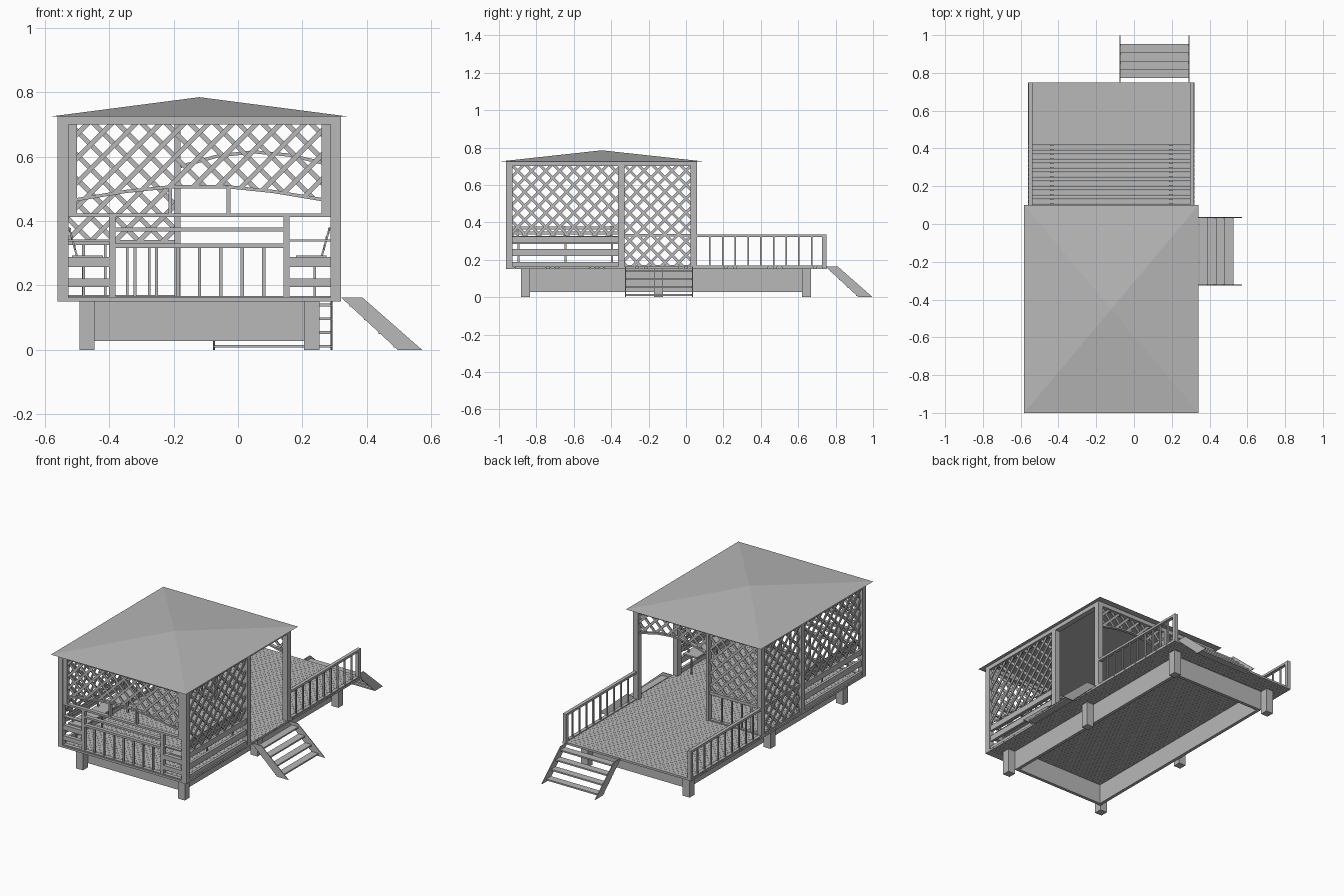
import bpy, bmesh
from mathutils import Vector, Matrix

cube = bpy.data.objects.get("Cube")
if cube:
    bpy.data.objects.remove(cube)

wood = bpy.data.materials.new("weathered_grey")
wood.use_nodes = True
GREY = (0.48, 0.48, 0.48, 1)
wood.diffuse_color = GREY
wood.node_tree.nodes["Principled BSDF"].inputs["Base Color"].default_value = GREY

X, Y, Z = Vector((1, 0, 0)), Vector((0, 1, 0)), Vector((0, 0, 1))
SIDES = (-1, 1)
CENTRE = -0.12                    # the pavilion's middle along x
HALF, INNER = 0.44, 0.407         # outer and inner face of the posts
FRONT, BACK, DECK_END = -0.963, 0.06, 0.75
FLOOR, TOP, EAVE = 0.163, 0.70, 0.725
POST = 0.035


def finish(name, bm):
    mesh = bpy.data.meshes.new(name)
    bm.to_mesh(mesh)
    bm.free()
    mesh.materials.append(wood)
    obj = bpy.data.objects.new(name, mesh)
    obj.location.x = CENTRE
    bpy.context.collection.objects.link(obj)
    return obj


def box(bm, x, y, z):
    """Box from three (low, high) ranges."""
    lo, hi = zip(*(sorted(r) for r in (x, y, z)))
    lo, hi = Vector(lo), Vector(hi)
    bmesh.ops.create_cube(bm, size=1, matrix=Matrix.Translation((lo + hi) / 2)
                          @ Matrix.Diagonal((*(hi - lo), 1)))


def bar(bm, p, q, normal, width, depth):
    """Straight strip from p to q lying in the plane with this normal."""
    d = (q - p).normalized()
    s = normal.cross(d)
    m = Matrix((s * width, normal * depth, d * (q - p).length)).transposed().to_4x4()
    m.translation = (p + q) / 2
    bmesh.ops.create_cube(bm, size=1, matrix=m)


def prism(bm, points, offset):
    face = bm.faces.new([bm.verts.new(p) for p in points])
    new = bmesh.ops.extrude_face_region(bm, geom=[face])["geom"]
    bmesh.ops.translate(bm, vec=offset, verts=[v for v in new if isinstance(v, bmesh.types.BMVert)])
    bmesh.ops.recalc_face_normals(bm, faces=bm.faces)


def parts(name, boxes):
    bm = bmesh.new()
    for b in boxes:
        box(bm, *b)
    return finish(name, bm)


def lattice(name, origin, u, outlines, pitch=0.075):
    """Crossed diagonal laths trimmed to convex outlines given in (u, z)."""
    n = u.cross(Z)
    out = bmesh.new()
    for outline in outlines:
        bm = bmesh.new()
        for slope in SIDES:
            for k in range(-32, 33):
                p = origin + u * (k * pitch) + n * (slope * 0.003)
                bar(bm, p, p + (u * slope + Z), n, 0.015, 0.006)
        for a, b in zip(outline, outline[1:] + outline[:1]):
            bmesh.ops.bisect_plane(
                bm, geom=bm.verts[:] + bm.edges[:] + bm.faces[:],
                plane_co=origin + u * a[0] + Z * a[1],
                plane_no=u * (b[1] - a[1]) - Z * (b[0] - a[0]), clear_outer=True)
        temp = bpy.data.meshes.new("temp")
        bm.to_mesh(temp)
        bm.free()
        out.from_mesh(temp)
        bpy.data.meshes.remove(temp)
    finish(name, out)


def rect(u0, u1, z0, z1):
    return [(u0, z0), (u1, z0), (u1, z1), (u0, z1)]


def arch(name, y, curve):
    """Lattice above a bent lower edge, with a trim strip along it."""
    origin = Y * y
    lattice(name + "_lattice", origin, X,
            [[a, b, (b[0], TOP), (a[0], TOP)] for a, b in zip(curve, curve[1:])])
    bm = bmesh.new()
    for a, b in zip(curve, curve[1:]):
        bar(bm, origin + X * a[0] + Z * a[1], origin + X * b[0] + Z * b[1], Y, 0.01, 0.02)
    finish(name + "_trim", bm)


# Deck boards
step = (DECK_END - FRONT) / 72
parts("deck_boards", [((-HALF, HALF), (FRONT + i * step, FRONT + (i + 1) * step - 0.001),
                       (0.15, FLOOR)) for i in range(72)])

# Foundation beams and feet
BX, B0, B1, BT = 0.325, -0.834, 0.62, 0.02
under = (0.027, 0.15)
parts("foundation_beams",
      [((s * BX, s * (BX - BT)), (B0, B1), under) for s in SIDES]
      + [((-BX, BX), (y, y + BT), under) for y in (B0, B1 - BT)])
parts("feet", [((s * BX, s * (BX + 0.048)), (y, y + 0.048), (0, 0.15))
               for s in SIDES for y in (B0 - 0.048, -0.17, B1)])

# Main posts and the ring beam under the eaves
MID = -0.364
parts("posts", [((s * INNER, s * HALF), (y, y + POST), (0.15, EAVE))
                for s in SIDES for y in (FRONT, MID, BACK - POST)])
parts("ring_beam",
      [((s * INNER, s * HALF), (FRONT, BACK), (TOP, EAVE)) for s in SIDES]
      + [((-HALF, HALF), (y, y + POST), (TOP, EAVE)) for y in (FRONT, BACK - POST)])
parts("divider_post", [((-0.077, -0.058), (BACK - POST, BACK), (FLOOR, TOP))])

# Low pyramid roof
bm = bmesh.new()
eave = [bm.verts.new((x, y, EAVE)) for x, y in
        ((-0.462, -1), (0.462, -1), (0.462, 0.1), (-0.462, 0.1))]
peak = bm.verts.new((0, -0.45, 0.785))
bm.faces.new(eave[::-1])
for a, b in zip(eave, eave[1:] + eave[:1]):
    bm.faces.new((a, b, peak))
finish("roof", bm)

# Front: arch, rails, balusters and slatted side bays
fy = FRONT + POST / 2
fr = (fy - 0.012, fy + 0.012)
arch("front_arch", fy, [(-0.38, 0.467), (-0.23, 0.492), (-0.085, 0.507),
                        (0.085, 0.507), (0.23, 0.492), (0.38, 0.467)])
parts("front_frame",
      [((s * 0.38, s * INNER), fr, (0.42, TOP)) for s in SIDES]
      + [((s * 0.085, s * 0.096), fr, (0.42, 0.507)) for s in SIDES]
      + [((s * 0.261, s * 0.28), fr, (0.15, 0.42)) for s in SIDES])
parts("front_rails", [((-INNER, INNER), fr, (0.412, 0.424))]
      + [((-0.261, 0.261), fr, z) for z in ((0.368, 0.38), (0.316, 0.33), (FLOOR, 0.168))])
parts("front_balusters", [((i / 15 - 0.005, i / 15 + 0.005), (fy - 0.005, fy + 0.005), (FLOOR, 0.32))
                          for i in range(-3, 4)])
parts("front_slats", [((s * 0.28, s * INNER), fr, z) for s in SIDES
                      for z in ((0.15, 0.168), (0.195, 0.222), (0.258, 0.288), (0.336, 0.343))])

# Side walls beside the seats: lattice over boards
wall = (FRONT + POST, MID)
for s, label in zip(SIDES, ("right", "left")):
    x = s * (INNER + HALF) / 2
    lattice(label + "_wall_lattice", X * x, Y, [rect(*wall, 0.33, TOP)])
    parts(label + "_wall_boards", [((x - 0.008, x + 0.008), wall, z) for z in
                                   ((0.155, 0.187), (0.22, 0.257), (0.29, 0.325))])

    # Bench with a leaning slatted back
    parts(label + "_bench", [((s * 0.3, s * 0.395), wall, (0.284, 0.293))]
          + [((s * 0.355, s * 0.363), (y, y + 0.01), (FLOOR, 0.284)) for y in (-0.9, -0.65, -0.4)])
    bm = bmesh.new()
    for y in (-0.9, -0.65, -0.4):
        bar(bm, Vector((s * 0.38, y, 0.29)), Vector((s * 0.405, y, 0.38)), Y, 0.006, 0.012)
    for i in range(3):
        box(bm, (s * (0.385 + i * 0.007), s * (0.39 + i * 0.007)), wall,
            (0.31 + i * 0.026, 0.326 + i * 0.026))
    finish(label + "_bench_back", bm)

    # Deck railing
    rail = (s * 0.417, s * 0.438)
    thin = (s * 0.423, s * 0.432)
    run = (BACK, DECK_END)
    parts(label + "_deck_rail",
          [(rail, run, (0.322, 0.336)), (rail, run, (FLOOR, 0.168)),
           (rail, (DECK_END - 0.024, DECK_END), (0.15, 0.33))]
          + [(thin, (y - 0.004, y + 0.004), (FLOOR, 0.325))
             for y in (BACK + 0.068 * i for i in range(1, 10))])

# Full lattice in the rear bay of the right wall
bay = (MID + POST, BACK - POST)
mx = -(INNER + HALF) / 2
lattice("right_bay_lattice", X * mx, Y, [rect(*bay, FLOOR, TOP)])
parts("right_bay_rails", [((mx - 0.008, mx + 0.008), bay, z) for z in ((FLOOR, 0.172), (0.325, 0.337))])

# Back: lattice screen over balusters, arched opening beside it
by = BACK - POST / 2
br = (by - 0.01, by + 0.01)
lattice("back_screen_lattice", Y * by, X, [rect(-INNER, -0.077, 0.335, TOP)])
parts("back_screen_rails", [((-INNER, -0.077), br, z) for z in ((FLOOR, 0.17), (0.325, 0.342))])
parts("back_balusters", [((x - 0.004, x + 0.004), (by - 0.004, by + 0.004), (FLOOR, 0.33))
                         for x in (-0.36 + 0.068 * i for i in range(4))])
arch("back_arch", by, [(-0.058, 0.57), (0.06, 0.603), (0.17, 0.615), (0.28, 0.605), (INNER, 0.575)])


# Stairs: two sloped stringers and four thin treads
def stairs(name, start, out, across, width):
    bm = bmesh.new()
    profile = ((0, FLOOR), (0.066, FLOOR), (0.252, 0), (0.176, 0))
    for w in (0, width - 0.005):
        prism(bm, [start + across * w + out * d + Z * z for d, z in profile], across * 0.005)
    for i in range(4):
        a = start + out * (0.026 + i * 0.0455) + Z * (0.135 - i * 0.0427)
        b = a + out * 0.0455 + across * width + Z * 0.009
        box(bm, *zip(a, b))
    finish(name, bm)


stairs("back_stairs", Vector((0.043, DECK_END - 0.004, 0)), Y, X, 0.37)
stairs("side_stairs", Vector((HALF, -0.326, 0)), X, Y, 0.363)
